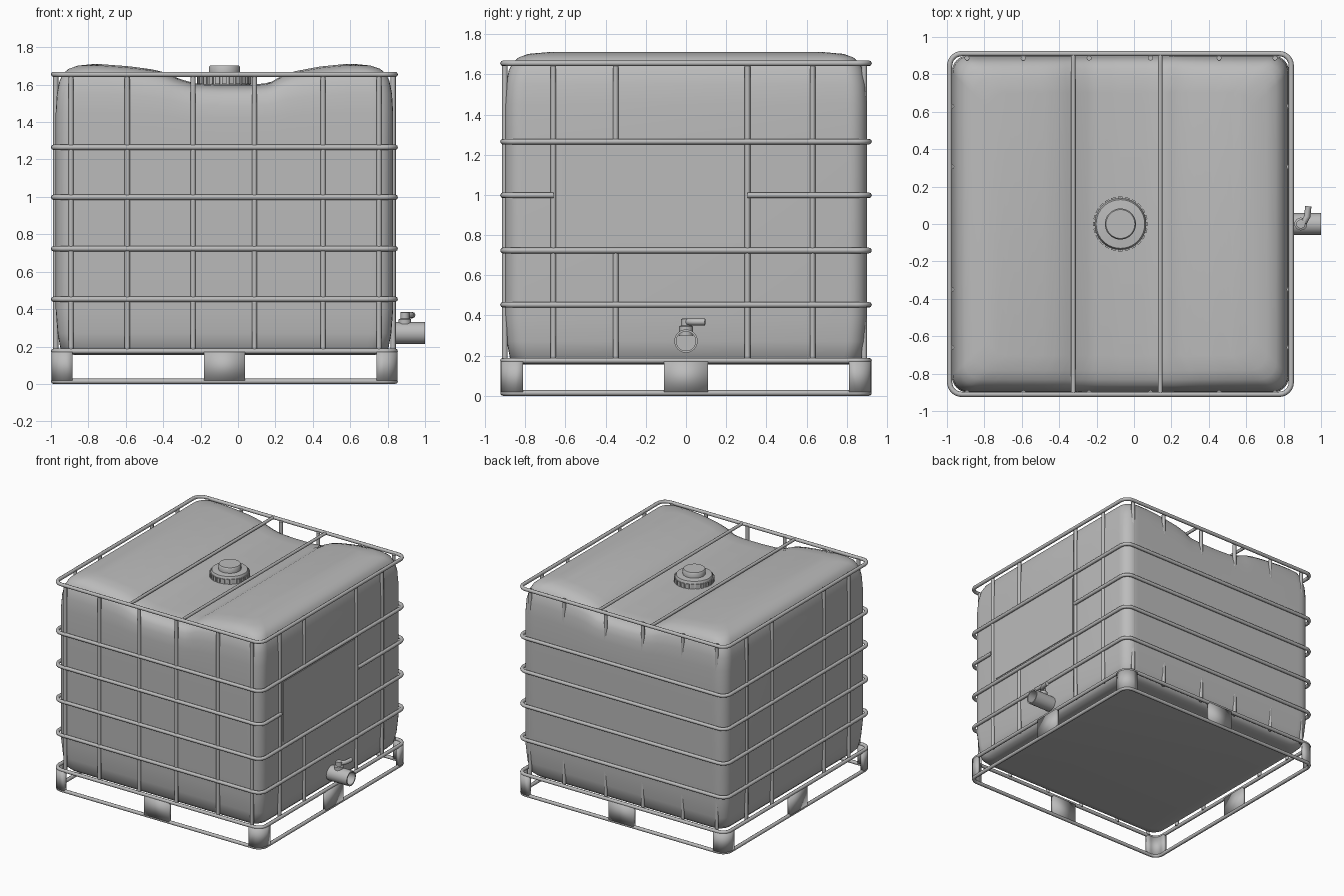
import bpy, bmesh, math
from mathutils import Matrix, Vector

if "Cube" in bpy.data.objects:
    bpy.data.objects.remove(bpy.data.objects["Cube"])

CX = -0.0725               # middle of the cage
HX, HY, R = 0.9135, 0.911, 0.014   # cage tube centre line and tube radius

gray = bpy.data.materials.new("plain_gray")
gray.use_nodes = True
gray.diffuse_color = (0.5, 0.5, 0.5, 1)
gray.node_tree.nodes["Principled BSDF"].inputs["Base Color"].default_value = (0.5, 0.5, 0.5, 1)


def finish(name, mesh, angle=40):
    ob = bpy.data.objects.new(name, mesh)
    bpy.context.scene.collection.objects.link(ob)
    mesh.materials.clear()
    mesh.materials.append(gray)
    bpy.ops.object.select_all(action='DESELECT')
    ob.select_set(True)
    bpy.context.view_layer.objects.active = ob
    bpy.ops.object.shade_smooth_by_angle(angle=math.radians(angle))
    return ob


def from_bmesh(name, bm, angle=40):
    bmesh.ops.recalc_face_normals(bm, faces=bm.faces)
    mesh = bpy.data.meshes.new(name)
    bm.to_mesh(mesh)
    bm.free()
    return finish(name, mesh, angle)


def tube(name, points, radius=R, closed=False):
    """Round tube along a path, turned into a mesh."""
    cu = bpy.data.curves.new(name, 'CURVE')
    cu.dimensions = '3D'
    cu.bevel_depth = radius
    cu.bevel_resolution = 2
    cu.use_fill_caps = True
    sp = cu.splines.new('POLY')
    sp.points.add(len(points) - 1)
    for p, co in zip(sp.points, points):
        p.co = (*co, 1)
    sp.use_cyclic_u = closed
    tmp = bpy.data.objects.new(name + "_path", cu)
    mesh = bpy.data.meshes.new_from_object(tmp)
    bpy.data.objects.remove(tmp)
    return finish(name, mesh, 50)


def arc(cx, cy, r, start, steps=6):
    return [(cx + r * math.cos(a), cy + r * math.sin(a))
            for a in (math.radians(start + 90 * i / steps) for i in range(steps + 1))]


def rounded_rect(hx, hy, r):
    pts = []
    for sx, sy, start in ((1, 1, 0), (-1, 1, 90), (-1, -1, 180), (1, -1, 270)):
        pts += arc(CX + sx * (hx - r), sy * (hy - r), r, start)
    return pts


def box(name, lo, hi):
    bm = bmesh.new()
    lo, hi = Vector(lo), Vector(hi)
    bmesh.ops.create_cube(bm, size=1, matrix=Matrix.Translation((lo + hi) / 2)
                          @ Matrix.Diagonal((*(hi - lo), 1)))
    return from_bmesh(name, bm)


def lathe(name, profile, origin, axis='Z', steps=40):
    """Turn a (radius, height) outline around an axis."""
    bm = bmesh.new()
    vs = [bm.verts.new((r, 0, h)) for r, h in profile]
    es = [bm.edges.new(pair) for pair in zip(vs, vs[1:])]
    bmesh.ops.spin(bm, geom=vs + es, cent=(0, 0, 0), axis=(0, 0, 1),
                   angle=2 * math.pi, steps=steps)
    bmesh.ops.remove_doubles(bm, verts=bm.verts, dist=0.0005)
    if axis == 'X':
        bmesh.ops.rotate(bm, verts=bm.verts, matrix=Matrix.Rotation(math.pi / 2, 3, 'Y'))
    bmesh.ops.translate(bm, verts=bm.verts, vec=origin)
    return from_bmesh(name, bm)


# Tank: stacked rounded outlines with a valley pressed into the top
VALLEY = [(-0.74, 1.71), (-0.58, 1.698), (-0.46, 1.682), (-0.39, 1.665), (-0.31, 1.63),
          (-0.23, 1.607), (-0.1, 1.6), (0.08, 1.6), (0.17, 1.61), (0.235, 1.648),
          (0.305, 1.672), (0.44, 1.697), (0.57, 1.71)]


def top_height(x):
    for (x0, z0), (x1, z1) in zip(VALLEY, VALLEY[1:]):
        if x0 <= x <= x1:
            return z0 + (z1 - z0) * (x - x0) / (x1 - x0)
    return 1.71


LEVELS = [(0.1, 0.155), (0.05, 0.163), (0.025, 0.19), (0.01, 0.27), (0, 0.4), (0, 1.3),
          (0, 1.45), (0.006, 1.55), (0.02, 1.62), (0.04, 1.66), (0.07, 1.685),
          (0.12, 1.702), (0.2, 1.71)]
bm = bmesh.new()
rings = []
for inset, z in LEVELS:
    hx, hy, r = 0.902 - inset, 0.902 - inset, 0.09
    left = arc(CX - hx + r, -hy + r, r, 180)
    right = arc(CX + hx - r, -hy + r, r, 270)
    xa, xb = left[-1][0], right[0][0]
    front = left + [(xa + (xb - xa) * i / 56, -hy) for i in range(1, 56)] + right
    outline = front + [(x, -y) for x, y in reversed(front)]
    press = min(1, max(0, (z - 1.35) / 0.36))
    rings.append([bm.verts.new((x, y, z + (top_height(x) - 1.71) * press)) for x, y in outline])
n = len(rings[0])
for lower, upper in zip(rings, rings[1:]):
    for i in range(n):
        j = (i + 1) % n
        bm.faces.new((lower[i], lower[j], upper[j], upper[i]))
bm.faces.new(rings[0])
top = rings[-1]
for i in range(n // 2 - 1):
    bm.faces.new((top[i], top[i + 1], top[n - 2 - i], top[n - 1 - i]))
from_bmesh("tank", bm, 60)

# Cage hoops, the middle one left open around the label plate
GAP_A, GAP_B = -0.66, 0.306
loop = rounded_rect(HX, HY, 0.065)
for z in (0.014, 0.175, 0.453, 0.723, 1.265, 1.655):
    tube("cage_hoop", [(x, y, z) for x, y in loop], closed=True)
open_loop = [(CX + HX, GAP_B)] + loop + [(CX + HX, GAP_A)]
tube("cage_hoop_open", [(x, y, 0.998) for x, y in open_loop])

# Upright cage bars
for x in (-0.893, -0.592, -0.24, 0.088, 0.455, 0.754):
    for y in (-0.902, 0.887):
        tube("cage_upright", [(x, y, 0.175), (x, y, 1.655)])
for y in (GAP_A, -0.35, GAP_B, 0.63):
    tube("cage_upright", [(CX - 0.902, y, 0.175), (CX - 0.902, y, 1.655)])
    spans = ((0.175, 0.723), (1.265, 1.655)) if y == -0.35 else ((0.175, 1.655),)
    for z0, z1 in spans:
        tube("cage_upright", [(CX + 0.902, y, z0), (CX + 0.902, y, z1)])

# Bars across the top
for x in (-0.325, 0.14):
    tube("top_bar", [(x, -HY, 1.655), (x, HY, 1.655)], 0.012)

# Label plate
box("label_plate", (0.826, -0.62, 0.76), (0.835, 0.275, 1.235))


# Pallet feet: thin bent plates at the corners and flat ones between
def foot(name, path):
    bm = bmesh.new()
    low = [bm.verts.new((x, y, 0.015)) for x, y in path]
    high = [bm.verts.new((x, y, 0.175)) for x, y in path]
    for i in range(len(path) - 1):
        bm.faces.new((low[i], low[i + 1], high[i + 1], high[i]))
    ob = from_bmesh(name, bm)
    mod = ob.modifiers.new("thickness", 'SOLIDIFY')
    mod.thickness = 0.024
    mod.offset = 0


corner = [(HX - 0.1, HY)] + [(x - CX, y) for x, y in reversed(loop[:7])] + [(HX, HY - 0.1)]
for sx in (-1, 1):
    for sy in (-1, 1):
        foot("corner_foot", [(CX + sx * x, sy * y) for x, y in corner])
    foot("middle_foot", [(CX - 0.11, sx * HY), (CX + 0.11, sx * HY)])
    foot("side_foot", [(CX + sx * HX, -0.11), (CX + sx * HX, 0.11)])

# Filler cap with grip ribs
lathe("filler_cap", [(0, 1.58), (0.138, 1.58), (0.138, 1.64), (0.13, 1.658), (0.083, 1.662),
                     (0.083, 1.695), (0.077, 1.703), (0, 1.703)], (CX, 0, 0))
bm = bmesh.new()
for i in range(24):
    bmesh.ops.create_cube(bm, size=1, matrix=Matrix.Translation((CX, 0, 1.622))
                          @ Matrix.Rotation(i * math.tau / 24, 4, 'Z')
                          @ Matrix.Translation((0.138, 0, 0))
                          @ Matrix.Diagonal((0.016, 0.024, 0.036, 1)))
from_bmesh("cap_ribs", bm)

# Outlet valve: hollow pipe, stem and bent lever
lathe("outlet_pipe", [(0, 0), (0.058, 0), (0.058, 0.18), (0.048, 0.18), (0.048, 0.06), (0, 0.06)],
      (0.82, 0, 0.272), 'X')
lathe("valve_stem", [(0, 0.3), (0.034, 0.3), (0.034, 0.345), (0.024, 0.35), (0.024, 0.383),
                     (0, 0.385)], (0.892, 0, 0), steps=24)
tube("valve_lever", [(0.885, 0, 0.368), (0.912, 0.014, 0.368), (0.926, 0.04, 0.368),
                     (0.932, 0.095, 0.368)], 0.017)
